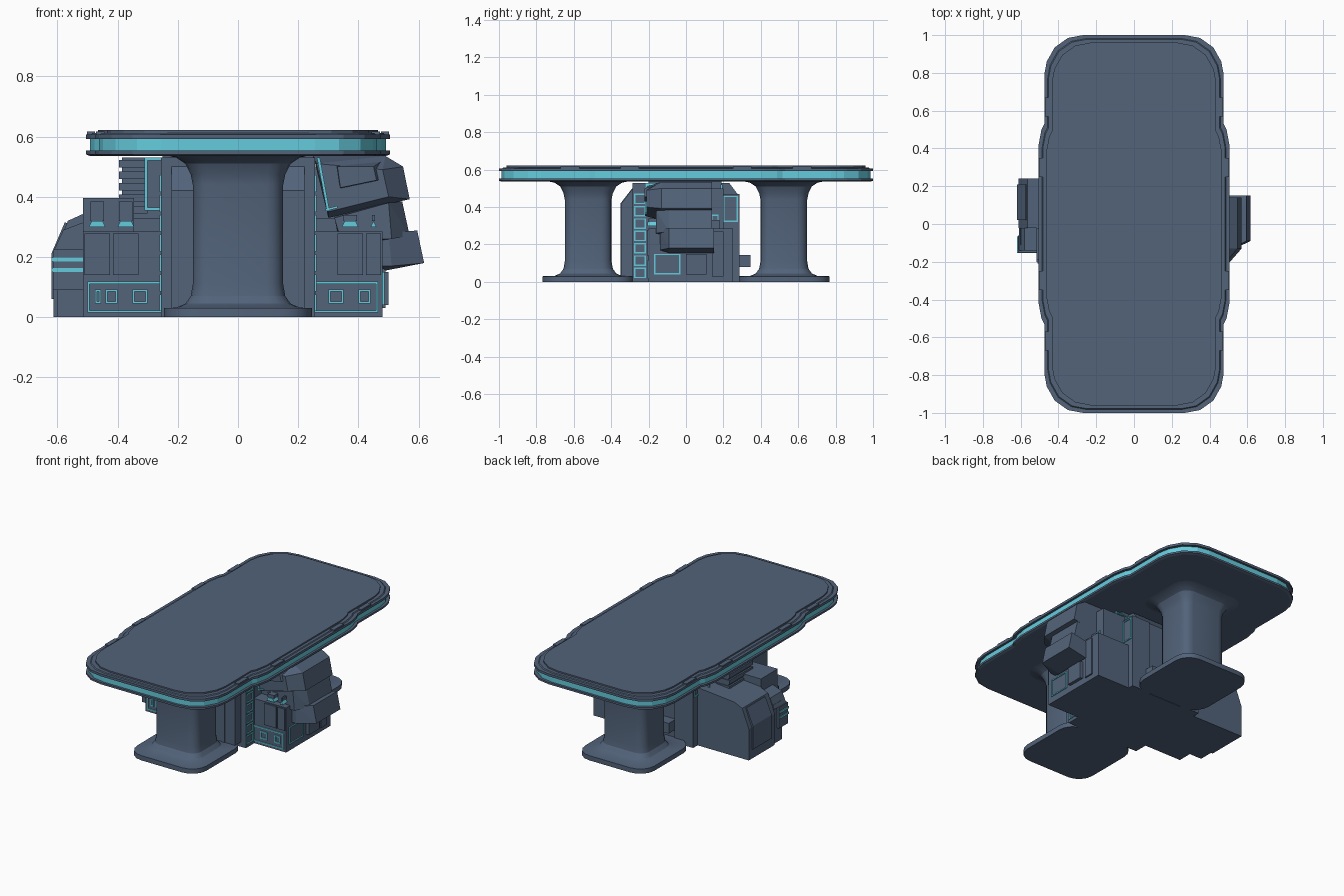
import bpy, bmesh, math
from mathutils import Vector

if "Cube" in bpy.data.objects:
    bpy.data.objects.remove(bpy.data.objects["Cube"])


def material(name, rgb):
    m = bpy.data.materials.new(name)
    m.diffuse_color = (*rgb, 1)
    m.use_nodes = True
    m.node_tree.nodes["Principled BSDF"].inputs["Base Color"].default_value = m.diffuse_color
    return m


SLATE = material("slate", (0.085, 0.125, 0.195))
CYAN = material("cyan_glow", (0.13, 0.60, 0.72))


def finish(name, bm, mat):
    bmesh.ops.recalc_face_normals(bm, faces=bm.faces)
    me = bpy.data.meshes.new(name)
    bm.to_mesh(me)
    bm.free()
    ob = bpy.data.objects.new(name, me)
    me.materials.append(mat)
    bpy.context.collection.objects.link(ob)
    return ob


def loft(name, rings, mat=SLATE):
    bm = bmesh.new()
    vs = [[bm.verts.new(p) for p in r] for r in rings]
    n = len(vs[0])
    for a, b in zip(vs, vs[1:]):
        for i in range(n):
            j = (i + 1) % n
            bm.faces.new((a[i], a[j], b[j], b[i]))
    bm.faces.new(vs[0])
    bm.faces.new(vs[-1])
    return finish(name, bm, mat)


def box(name, x0, x1, y0, y1, z0, z1, mat=SLATE):
    return loft(name, [[(x0, y0, z), (x1, y0, z), (x1, y1, z), (x0, y1, z)] for z in (z0, z1)], mat)


def prism_y(name, profile, y0, y1, mat=SLATE):
    return loft(name, [[(x, y, z) for x, z in profile] for y in (y0, y1)], mat)


def prism_x(name, profile, x0, x1, mat=SLATE):
    return loft(name, [[(x, y, z) for y, z in profile] for x in (x0, x1)], mat)


def frame(name, axis, at, u0, u1, v0, v1, t=0.007, d=0.006, mat=CYAN):
    """Thin rectangular border lying on a face square to the given axis."""
    for k, (a, b, c, e) in enumerate(((u0, u1, v0, v0 + t), (u0, u1, v1 - t, v1),
                                      (u0, u0 + t, v0, v1), (u1 - t, u1, v0, v1))):
        n = f"{name}_{k}"
        if axis == 'y':
            box(n, a, b, at - d, at + d, c, e, mat)
        else:
            box(n, at - d, at + d, a, b, c, e, mat)


# Table top: stacked outlines with a wider middle section
QUARTER = [(.505, .42), (.49, .5), (.475, .53), (.475, .79), (.462, .86), (.42, .935), (.35, .985), (.27, 1)]


def outline(z, d=0.0):
    q = [(x - d, y - d) for x, y in QUARTER]
    half = q + [(-x, y) for x, y in reversed(q)]
    return [(x, y, z) for x, y in half + [(-x, -y) for x, y in half]]


loft("table_underside", [outline(.536, .012), outline(.541), outline(.553)])
loft("table_light_band", [outline(.552, .014), outline(.593, .014)], CYAN)
loft("table_rim", [outline(.592), outline(.607), outline(.607, .018), outline(.612, .022)])
loft("table_surface", [outline(.606, .04), outline(.621, .04)])
for sx in (1, -1):
    for y in (-.62, .62, -.3, .3):
        x = sx * (.488 if abs(y) < .5 else .458)
        box("rim_clip", x - .014, x + .014, y - .05, y + .05, .6, .616)


# Pedestals: rounded square columns flaring into foot and table
def rounded(hx, hy, r, cy, z, n=4):
    pts = []
    for k, (sx, sy) in enumerate(((1, 1), (-1, 1), (-1, -1), (1, -1))):
        for i in range(n + 1):
            a = math.pi / 2 * (k + i / n)
            pts.append((sx * (hx - r) + r * math.cos(a), cy + sy * (hy - r) + r * math.sin(a), z))
    return pts


PEDESTAL = [(.245, .10, 0), (.245, .10, .03), (.18, .09, .032), (.15, .07, .045), (.132, .06, .07),
            (.125, .055, .11), (.125, .055, .44), (.132, .06, .475), (.15, .07, .51), (.18, .09, .53), (.215, .1, .538)]
for s, side in ((-1, "front"), (1, "back")):
    ob = loft(side + "_pedestal", [rounded(h + (.025 if .03 < z else 0), h, r, s * .523, z) for h, r, z in PEDESTAL])
    bpy.context.view_layer.objects.active = ob
    ob.select_set(True)
    bpy.ops.object.shade_smooth_by_angle(angle=math.radians(25))
    ob.select_set(False)

# Central machine core and its front hump
box("core", -.25, .25, -.2, .19, 0, .54)
prism_x("core_front", [(-.35, 0), (-.35, .42), (-.28, .51), (-.2, .51), (-.2, 0)], -.15, .15)
prism_x("core_back", [(.275, 0), (.275, .47), (.23, .53), (.19, .53), (.19, 0)], -.2, .2)
box("back_nub", -.12, .15, .27, .345, .08, .145)
for s in (1, -1):
    box("front_tower", min(s * .14, s * .255), max(s * .14, s * .255), -.285, -.2, 0, .53)
    prism_x("front_cheek", [(-.345, .03), (-.345, .42), (-.285, .5), (-.28, .03)], s * .15, s * .22)
    box("back_tower", min(s * .12, s * .25), max(s * .12, s * .25), .18, .285, 0, .47)
    # ladder of lit windows on the tower sides
    for i in range(7):
        z = .02 + i * .066
        frame("tower_window", 'x', s * .255, -.278, -.215, z, z + .056)
    frame("tower_back_light", 'x', s * .25, .2, .278, .32, .46)
    # lit screens set into the core's flanks
    frame("back_screen", 'y', .19, min(s * .2, s * .3), max(s * .2, s * .3), .3, .52)

# Side cabinets with window strip and door panels
for s, far, top, side in ((-1, .515, .285, "left"), (1, .48, .285, "right")):
    def bx(name, a, b, *rest):
        return box(side + name, min(s * a, s * b), max(s * a, s * b), *rest)

    bx("_cabinet", .24, far, -.2, .25 if s > 0 else .2, 0, top)
    bx("_shelf_back", .24, far - .04, -.12, .18, top, .33)
    lo, hi = sorted((s * .25, s * (far - .015)))
    frame(side + "_strip", 'y', -.2, lo, hi, .016, .118)
    for a, b in ((.30, .35), (.40, .44), (.455, .475)):
        if b < far - .03:
            frame(side + "_window", 'y', -.2, *sorted((s * a, s * b)), .045, .092)
    for a, b in ((.33, .415), (.425, .51)):
        b = min(b, far - .005)
        bx("_door", a, b, -.208, -.19, .14, .278)
        # pockets with lit sills above the doors
        prism_y(side + "_sill", [(s * (a + .015), .30), (s * (b - .015), .30), (s * (b - .025), .32),
                                 (s * (a + .025), .32)], -.205, -.15, CYAN)
        bx("_pocket_block", a + .02, b - .02, -.2, -.1, .32, .385 if s < 0 else .34)
bx = None
box("left_pocket_housing", -.515, -.345, -.19, -.02, .28, .395)
box("left_vent_core", -.385, -.25, -.1, .12, .33, .53)
for i in range(5):
    box("left_vent_slat", -.395, -.3, -.11, .125, .345 + i * .038, .37 + i * .038)
frame("left_screen", 'y', -.12, -.31, -.24, .355, .53, .01)

# Left module with bevelled outer face
prism_y("left_module", [(-.24, 0), (-.612, 0), (-.612, .2), (-.565, .32), (-.51, .345), (-.24, .37)], -.02, .24)
loft("left_module_panel", [[(x, y, z) for x, z in ((-.605, .06), (-.62, .06), (-.62, .21), (-.575, .315), (-.56, .31))]
                           for y in (.02, .21)])
box("left_module_step", -.6, -.48, -.11, -.02, 0, .25)
box("left_pod", -.615, -.5, -.15, -.06, .09, .225)
for z in (.15, .185):
    box("left_pod_light", -.62, -.51, -.153, -.065, z, z + .013, CYAN)
prism_y("left_pod_cap", [(-.61, .225), (-.58, .29), (-.5, .32), (-.5, .225)], -.14, -.02)

# Right cabinet side details
frame("right_side_window", 'x', .48, -.17, -.03, .04, .15)
box("right_side_panel", .47, .5, 0, .11, .04, .15)
box("right_side_pillar", .47, .49, .14, .2, .03, .27)
box("right_rear_block", .24, .4, .05, .2, .28, .5)
frame("right_rear_light", 'x', .4, .135, .175, .3, .36)


# Tilted turret on the right: faceted head, neck and hanging block
def hull(name, *sections):
    bm = bmesh.new()
    for y, prof in sections:
        for x, z in prof:
            bm.verts.new((x, y, z))
    r = bmesh.ops.convex_hull(bm, input=bm.verts)
    bmesh.ops.delete(bm, geom=r["geom_interior"], context='VERTS')
    bmesh.ops.dissolve_limit(bm, angle_limit=.02, verts=bm.verts, edges=bm.edges)
    return finish(name, bm, SLATE)


hull("turret_head",
     (-.21, [(.26, .51), (.30, .35), (.50, .40), (.48, .49)]),
     (-.13, [(.25, .535), (.30, .33), (.57, .392), (.548, .50), (.49, .535)]),
     (.14, [(.25, .535), (.30, .33), (.57, .392), (.548, .50), (.49, .535)]))
hull("turret_neck",
     (-.16, [(.32, .33), (.50, .38), (.51, .26), (.34, .26)]),
     (-.09, [(.32, .34), (.545, .385), (.57, .27), (.34, .24)]),
     (.14, [(.32, .34), (.545, .385), (.57, .27), (.34, .24)]))
hull("turret_block",
     (-.14, [(.46, .27), (.50, .28), (.51, .17), (.47, .17)]),
     (-.09, [(.46, .26), (.595, .288), (.618, .18), (.49, .155)]),
     (.15, [(.46, .26), (.595, .288), (.618, .18), (.49, .155)]))
hull("turret_visor",
     (-.222, [(.33, .50), (.34, .43), (.46, .455), (.45, .50)]),
     (-.15, [(.32, .51), (.34, .42), (.50, .455), (.48, .52)]))
# lit edge of the turret face
prism_y("turret_light", [(.262, .53), (.295, .352), (.304, .354), (.272, .53)], -.218, -.12, CYAN)
prism_y("turret_light_base", [(.29, .352), (.33, .362), (.33, .37), (.29, .36)], -.218, -.12, CYAN)
